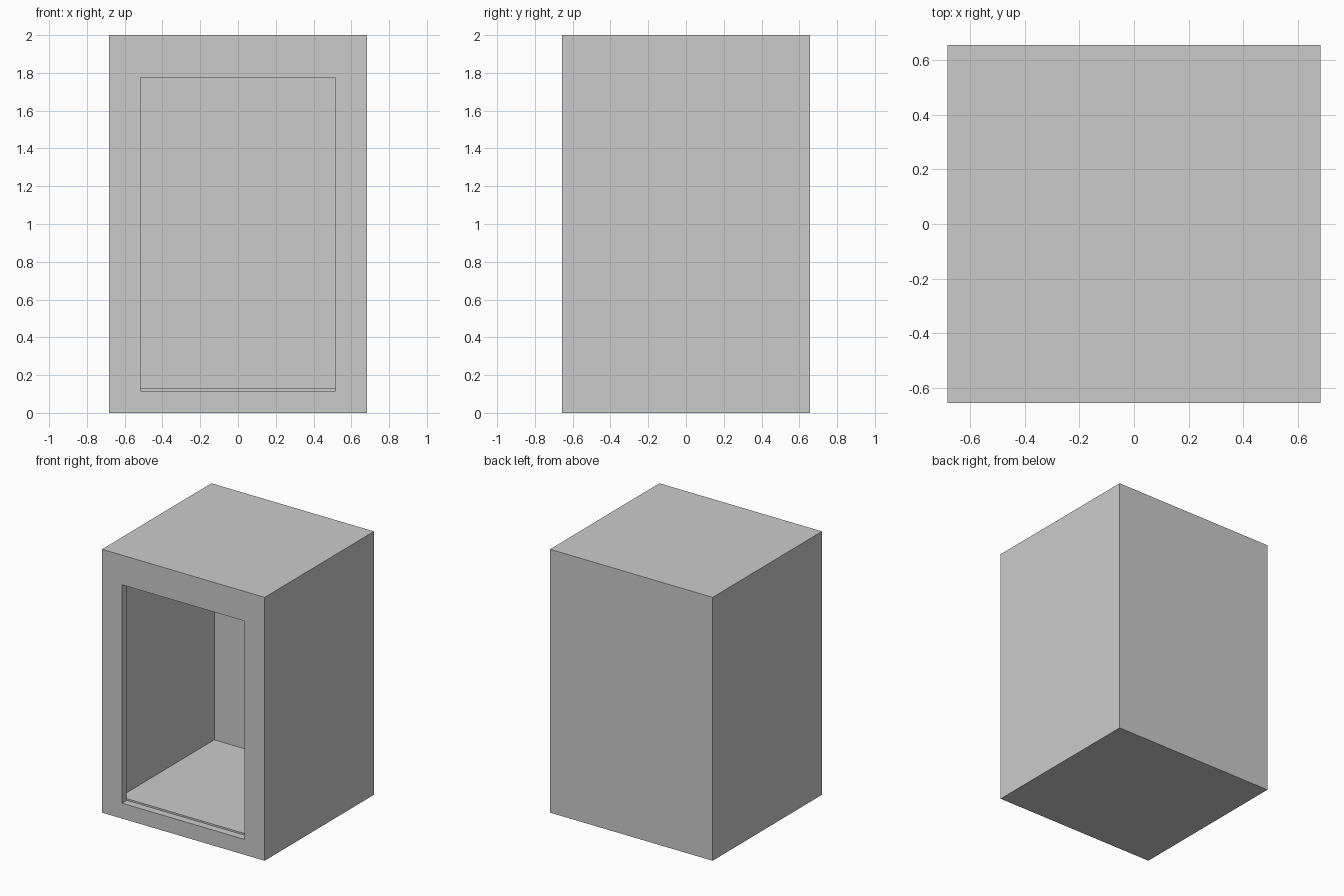
import bpy
import bmesh
from mathutils import Matrix, Vector

if "Cube" in bpy.data.objects:
    bpy.data.objects.remove(bpy.data.objects["Cube"], do_unlink=True)

# Overall size, cavity and front opening
HALF_X, HALF_Y, HEIGHT = 0.683, 0.656, 2.0
LIP_BACK = -0.60
CAVITY = dict(x=0.57, back=0.53, low=0.13, high=1.87)
OPENING = dict(x=0.515, low=0.117, high=1.775)

grey = bpy.data.materials.new("light_grey")
grey.use_nodes = True
colour = (0.6, 0.6, 0.6, 1)
grey.diffuse_color = colour
grey.node_tree.nodes["Principled BSDF"].inputs["Base Color"].default_value = colour


def box(name, low, high):
    """Axis-aligned box between two corners."""
    low, high = Vector(low), Vector(high)
    bm = bmesh.new()
    place = Matrix.Translation((low + high) / 2) @ Matrix.Diagonal((*(high - low), 1))
    bmesh.ops.create_cube(bm, size=1, matrix=place)
    mesh = bpy.data.meshes.new(name)
    bm.to_mesh(mesh)
    bm.free()
    mesh.materials.append(grey)
    obj = bpy.data.objects.new(name, mesh)
    bpy.context.collection.objects.link(obj)
    return obj


def cut(target, cutter):
    """Subtract the cutter and remove it."""
    mod = target.modifiers.new("cut", "BOOLEAN")
    mod.operation = "DIFFERENCE"
    mod.solver = "EXACT"
    mod.object = cutter
    bpy.context.view_layer.objects.active = target
    bpy.ops.object.modifier_apply(modifier=mod.name)
    bpy.data.objects.remove(cutter, do_unlink=True)


# Solid casing
casing = box("cabinet_casing", (-HALF_X, -HALF_Y, 0), (HALF_X, HALF_Y, HEIGHT))

# Wide inner chamber behind the front frame
cut(casing, box("chamber_cutter",
                (-CAVITY["x"], LIP_BACK, CAVITY["low"]),
                (CAVITY["x"], CAVITY["back"], CAVITY["high"])))

# Narrower opening through the front frame, leaving a lip around it
cut(casing, box("opening_cutter",
                (-OPENING["x"], -HALF_Y - 0.1, OPENING["low"]),
                (OPENING["x"], LIP_BACK, OPENING["high"])))
